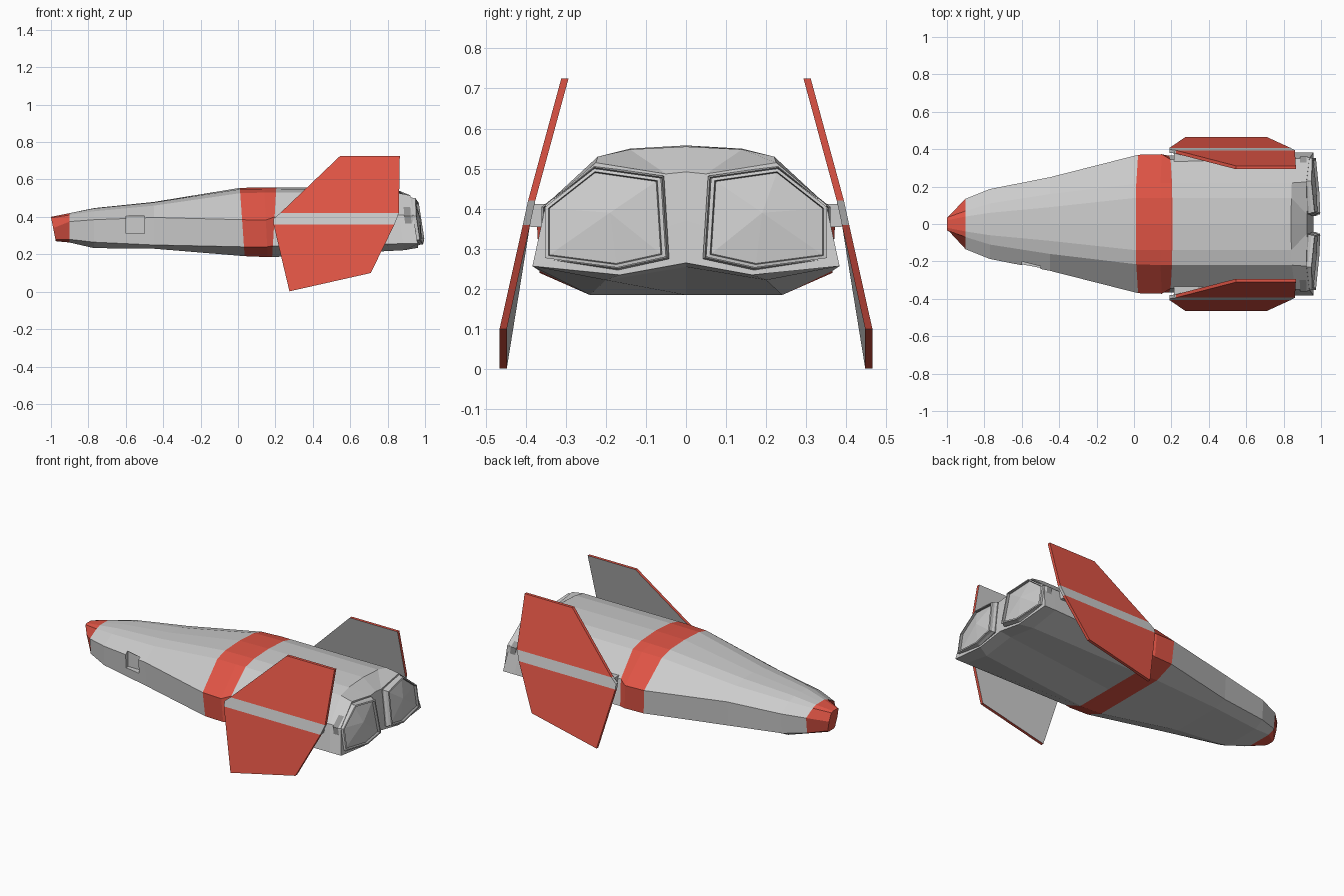
import bpy, bmesh
from mathutils import Vector

if "Cube" in bpy.data.objects:
    bpy.data.objects.remove(bpy.data.objects["Cube"])


def material(name, color):
    m = bpy.data.materials.new(name)
    m.diffuse_color = color
    m.use_nodes = True
    m.node_tree.nodes["Principled BSDF"].inputs["Base Color"].default_value = m.diffuse_color
    return m


GREY = material("grey_paint", (0.6, 0.6, 0.6, 1))
RED = material("red_paint", (0.75, 0.09, 0.06, 1))
DARK = material("dark_grey", (0.3, 0.3, 0.3, 1))


def finish(name, bm, fix=True):
    if fix:
        bmesh.ops.recalc_face_normals(bm, faces=bm.faces[:])
    me = bpy.data.meshes.new(name)
    bm.to_mesh(me)
    bm.free()
    for m in (GREY, RED, DARK):
        me.materials.append(m)
    ob = bpy.data.objects.new(name, me)
    bpy.context.collection.objects.link(ob)
    return ob


def bridge(bm, a, b, mat=0):
    n = len(a)
    for i in range(n):
        j = (i + 1) % n
        bm.faces.new((a[i], a[j], b[j], b[i])).material_index = mat


def box(name, x, y, z):
    bm = bmesh.new()
    loops = [[bm.verts.new((px, py, pz)) for px, py in
              ((x[0], y[0]), (x[1], y[0]), (x[1], y[1]), (x[0], y[1]))] for pz in z]
    bridge(bm, *loops)
    bm.faces.new(loops[0])
    bm.faces.new(loops[1])
    return finish(name, bm)


# Hull: x, backward lean, then half section from top centre to bottom centre
stations = [
    (-1.00, .20, (0, .40), (.02, .40), (.035, .395), (.04, .34), (.035, .28), (.025, .27), (0, .27)),
    (-.90, .00, (0, .42), (.04, .42), (.07, .41), (.135, .375), (.125, .28), (.08, .263), (0, .263)),
    (-.77, .00, (0, .447), (.06, .445), (.11, .43), (.187, .385), (.18, .265), (.12, .233), (0, .233)),
    (-.45, .00, (0, .48), (.09, .477), (.16, .46), (.25, .397), (.24, .25), (.16, .23), (0, .23)),
    (.01, .07, (0, .555), (.14, .548), (.215, .527), (.37, .385), (.36, .24), (.24, .19), (0, .19)),
    (.14, .05, (0, .558), (.14, .55), (.22, .53), (.373, .383), (.365, .24), (.24, .185), (0, .185)),
    (.205, -.06, (0, .558), (.14, .55), (.22, .53), (.345, .40), (.365, .245), (.24, .185), (0, .185)),
    (.84, .15, (0, .555), (.14, .548), (.22, .53), (.35, .41), (.383, .257), (.20, .222), (0, .255)),
    (.925, .15, (0, .492), (.05, .487), (.225, .515), (.35, .41), (.383, .257), (.165, .235), (0, .265)),
]
bm = bmesh.new()
prev = None
for k, (x, lean, *pts) in enumerate(stations):
    ring = pts + [(-y, z) for y, z in reversed(pts[1:-1])]
    top = pts[0][1]
    cur = [bm.verts.new((x + lean * (top - z), y, z)) for y, z in ring]
    if prev:
        bridge(bm, prev, cur, 1 if k in (1, 5, 6) else 0)
    else:
        bm.faces.new(cur).material_index = 1
    prev = cur
centre = bm.verts.new((.945, 0, .37))
for i in range(len(prev)):
    bm.faces.new((prev[i], prev[(i + 1) % len(prev)], centre))
hull = finish("hull", bm)

# Small side hatch recess, on one side only
cutter = box("hatch_cutter", (-.60, -.50), (-.40, -.195), (.31, .405))
cutter.hide_render = True
mod = hull.modifiers.new("hatch", 'BOOLEAN')
mod.object = cutter
mod.operation = 'DIFFERENCE'
mod.solver = 'EXACT'
bpy.context.view_layer.objects.active = hull
bpy.ops.object.modifier_apply(modifier=mod.name)
bpy.data.objects.remove(cutter)


# Fins: red upper and lower panels with grey waist, grey inside
waist_top = [(.225, .385, .42), (.86, .385, .42)]
waist_low = [(.19, .398, .36), (.837, .398, .36)]
panels = [
    ("fin_upper", waist_top + [(.865, .302, .725), (.545, .302, .725)], 1),
    ("fin_waist", [(.19, .39, .39)] + waist_low + waist_top[::-1], 0),
    ("fin_lower", waist_low + [(.71, .456, .10), (.275, .456, .002)], 1),
]


def fin_panel(name, pts, mat, s):
    bm = bmesh.new()
    inner, outer = [[bm.verts.new((x, s * (y + d), z)) for x, y, z in pts] for d in (-.009, .009)]
    bridge(bm, inner, outer, mat)
    bm.faces.new(inner)
    bm.faces.new(outer).material_index = mat
    finish(name, bm)


# Engine: stepped rim around a faceted bulging pane
outline = [(.055, .482), (.23, .507), (.36, .405), (.36, .272), (.17, .247), (.042, .275)]


def engine(name, s):
    c = Vector((.205, .375))
    bm = bmesh.new()
    prev = None
    for scale, off, mat in ((1, -.06, 0), (1, -.025, 2), (.97, -.012, 0), (.95, -.018, 2),
                            (.95, .004, 0), (.89, .006, 0), (.87, -.008, 2)):
        cur = []
        for p in outline:
            y, z = c + (Vector(p) - c) * scale
            x = .993 - .15 * (z - .27) - .08 * (y - .05) + off
            cur.append(bm.verts.new((x, s * y, z)))
        if prev:
            bridge(bm, prev, cur, mat)
        else:
            bm.faces.new(cur)
        prev = cur
    peak = bm.verts.new((.975, s * .19, .39))
    for i in range(6):
        bm.faces.new((prev[i], prev[(i + 1) % 6], peak))
    finish(name, bm)


for side, s in (("left", -1), ("right", 1)):
    for name, pts, mat in panels:
        fin_panel(f"{name}_{side}", pts, mat, s)
    # Pylon joining fin to hull
    box(f"fin_pylon_{side}", (.215, .83), sorted((s * .32, s * .388)), (.355, .412))
    engine(f"engine_{side}", s)
